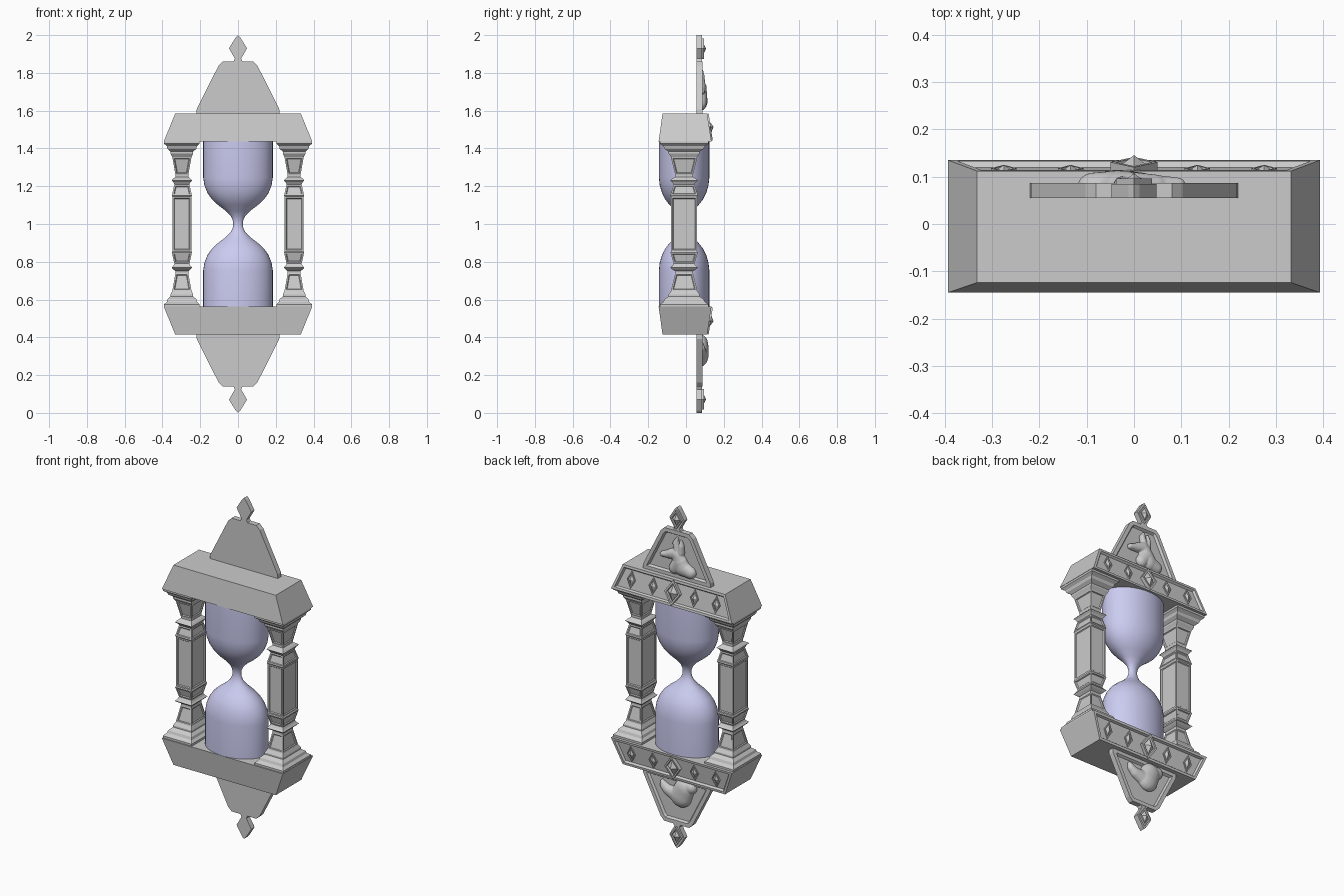
import bpy, bmesh, math
from mathutils import Vector, Matrix

if "Cube" in bpy.data.objects:
    bpy.data.objects.remove(bpy.data.objects["Cube"])


def finish(bm, name, s=1, mat=None):
    """Place a part measured from mid height; s = -1 flips it to the lower end."""
    for v in bm.verts:
        v.co.z = 1 + s * v.co.z
    bmesh.ops.recalc_face_normals(bm, faces=bm.faces)
    me = bpy.data.meshes.new(name)
    bm.to_mesh(me)
    bm.free()
    ob = bpy.data.objects.new(name, me)
    bpy.context.collection.objects.link(ob)
    if mat:
        me.materials.append(mat)
    return ob


def bridge(bm, rings):
    """Closed solid through a list of equal-length vertex rings."""
    vs = [[bm.verts.new(p) for p in r] for r in rings]
    n = len(vs[0])
    bm.faces.new(vs[0])
    cap = bm.faces.new(vs[-1])
    for a, b in zip(vs, vs[1:]):
        for i in range(n):
            bm.faces.new((a[i], a[(i + 1) % n], b[(i + 1) % n], b[i]))
    bmesh.ops.recalc_face_normals(bm, faces=bm.faces)
    return cap


def inset(bm, faces, t, d=0.0):
    bmesh.ops.inset_individual(bm, faces=faces, thickness=t, depth=d, use_even_offset=True)


def plate(bm, half, y0, y1):
    """Extrude a left-right symmetric outline along y; returns the back face."""
    out = half + [(-x, z) for x, z in reversed(half) if x > 0]
    return bridge(bm, [[(x, y, z) for x, z in out] for y in (y0, y1)])


def diamond(name, s, x, y, z, w, h, d, tilt=0.0):
    """Framed diamond with a pyramid stud, facing +y."""
    bm = bmesh.new()
    back = plate(bm, [(0, h), (w, 0), (0, -h)], -0.012, d * 0.5)
    inset(bm, [back], w * 0.2)
    inset(bm, [back], w * 0.05, -d * 0.4)
    bmesh.ops.poke(bm, faces=[back], offset=d * 0.9)
    bm.transform(Matrix.Translation((x, y, z)) @ Matrix.Rotation(tilt, 4, 'X'))
    return finish(bm, name, s)


def relief(name, limbs):
    """Soft carved shape: tapered capsules fused into one skin."""
    me = bpy.data.meshes.new(name)
    for limb in limbs:
        bm = bmesh.new()
        for x, z, r in limb:
            ball = bmesh.ops.create_icosphere(bm, subdivisions=3, radius=1)['verts']
            for v in ball:
                v.co = Vector((x + v.co.x * r, 0.078 + max(v.co.y * 0.165 * math.sqrt(r), -0.012),
                               z + v.co.z * r))
        bmesh.ops.delete(bm, geom=bm.edges[:] + bm.faces[:], context='EDGES_FACES')
        hull = bmesh.ops.convex_hull(bm, input=bm.verts[:])
        junk = {g for k in ('geom_interior', 'geom_unused') for g in hull[k]
                if isinstance(g, bmesh.types.BMVert)}
        bmesh.ops.delete(bm, geom=list(junk), context='VERTS')
        bm.from_mesh(me)
        bm.to_mesh(me)
        bm.free()
    ob = bpy.data.objects.new(name, me)
    bpy.context.collection.objects.link(ob)
    m = ob.modifiers.new('fuse', 'REMESH')
    m.mode, m.voxel_size, m.use_smooth_shade = 'VOXEL', 0.004, True
    m = ob.modifiers.new('soften', 'SMOOTH')
    m.factor, m.iterations = 0.5, 4


TILT = math.atan2(0.023, 0.149)
for s, end in ((1, 'top'), (-1, 'bottom')):
    # Tapered slab with a framed back panel
    bm = bmesh.new()
    bridge(bm, [[(-x, f, z), (x, f, z), (x, b, z), (-x, b, z)]
                for x, f, b, z in ((0.393, -0.145, 0.135, 0.437), (0.332, -0.124, 0.112, 0.586))])
    back = max(bm.faces, key=lambda f: f.normal.y)
    inset(bm, [back], 0.014)
    inset(bm, [back], 0.007, -0.012)
    finish(bm, end + '_slab', s)

    # Row of diamond studs on the slab
    for i, x in enumerate((-0.275, -0.134, 0.134, 0.275)):
        diamond(f'{end}_stud_{i}', s, x, 0.111, 0.511, 0.027, 0.048, 0.014, TILT)
    diamond(end + '_centre_stud', s, 0, 0.116, 0.511, 0.05, 0.072, 0.03, TILT)

    # Gable plaque with recessed panel
    bm = bmesh.new()
    back = plate(bm, [(0.08, 0.86), (0.103, 0.838), (0.218, 0.61), (0.22, 0.584)], 0.055, 0.087)
    inset(bm, [back], 0.022)
    inset(bm, [back], 0.008, -0.013)
    finish(bm, end + '_plaque', s)

    # Pointed finial
    bm = bmesh.new()
    plate(bm, [(0, 1.0), (0.012, 0.988), (0.048, 0.93), (0.016, 0.875), (0.026, 0.855)], 0.055, 0.085)
    finish(bm, end + '_finial', s)
    diamond(end + '_finial_stud', s, 0, 0.085, 0.928, 0.038, 0.055, 0.022)

# Columns: stacked rectangular mouldings, mirrored about mid height
half = [(0.05, 0.145), (0.053, 0.15), (0.04, 0.21), (0.046, 0.222), (0.054, 0.231), (0.046, 0.24),
        (0.034, 0.25), (0.034, 0.26), (0.051, 0.355), (0.06, 0.373), (0.06, 0.383), (0.076, 0.398),
        (0.08, 0.412), (0.094, 0.425), (0.094, 0.438)]
profile = [(w, -z) for w, z in reversed(half)] + half
for side, cx in (('left', -0.297), ('right', 0.297)):
    bm = bmesh.new()
    bridge(bm, [[(cx + a * w, -0.01 + b * w * 1.37, z) for a, b in ((-1, -1), (1, -1), (1, 1), (-1, 1))]
                for w, z in profile])
    tall = [f for f in bm.faces
            if max(v.co.z for v in f.verts) - min(v.co.z for v in f.verts) > 0.05]
    inset(bm, tall, 0.008)
    inset(bm, tall, 0.004, -0.005)
    finish(bm, side + '_column')

# Hourglass bulbs: elliptical lathe
glass = bpy.data.materials.new('glass')
glass.diffuse_color = (0.6, 0.6, 0.88, 1)
glass.use_nodes = True
glass.node_tree.nodes["Principled BSDF"].inputs["Base Color"].default_value = glass.diffuse_color
curve = [(0.025, 0), (0.028, 0.02), (0.038, 0.042), (0.065, 0.07), (0.105, 0.1), (0.138, 0.13),
         (0.162, 0.165), (0.178, 0.205), (0.184, 0.245), (0.184, 0.438)]
curve = [(r, -z) for r, z in reversed(curve[1:])] + curve
bm = bmesh.new()
N = 40
bridge(bm, [[(r * math.cos(2 * math.pi * i / N), -0.01 + 0.725 * r * math.sin(2 * math.pi * i / N), z)
             for i in range(N)] for r, z in curve])
ob = finish(bm, 'glass_bulbs', mat=glass)
bpy.context.view_layer.objects.active = ob
ob.select_set(True)
bpy.ops.object.shade_smooth_by_angle(angle=math.radians(40))

# Dog head carving on the upper plaque: neck, shoulder, skull, snout, ears
relief('dog_head_relief', [
    [(-0.005, 1.715, 0.036), (-0.035, 1.65, 0.048)],
    [(-0.035, 1.65, 0.045), (-0.085, 1.635, 0.035)],
    [(-0.02, 1.68, 0.045), (0.015, 1.638, 0.035)],
    [(0.005, 1.722, 0.036), (0.045, 1.713, 0.026)],
    [(0.045, 1.71, 0.025), (0.095, 1.7, 0.015)],
    [(0.0, 1.745, 0.02), (0.012, 1.785, 0.015), (0.002, 1.815, 0.006)],
    [(-0.025, 1.735, 0.02), (-0.028, 1.775, 0.015), (-0.024, 1.805, 0.006)]])

# Bird head carving, inverted, on the lower plaque: skull, neck, beak
relief('bird_head_relief', [
    [(-0.025, 0.31, 0.065), (-0.045, 0.355, 0.06)],
    [(-0.03, 0.37, 0.038), (-0.09, 0.375, 0.035)],
    [(0.0, 0.31, 0.045), (0.06, 0.325, 0.03)],
    [(0.06, 0.325, 0.03), (0.088, 0.342, 0.02), (0.1, 0.37, 0.007)]])
